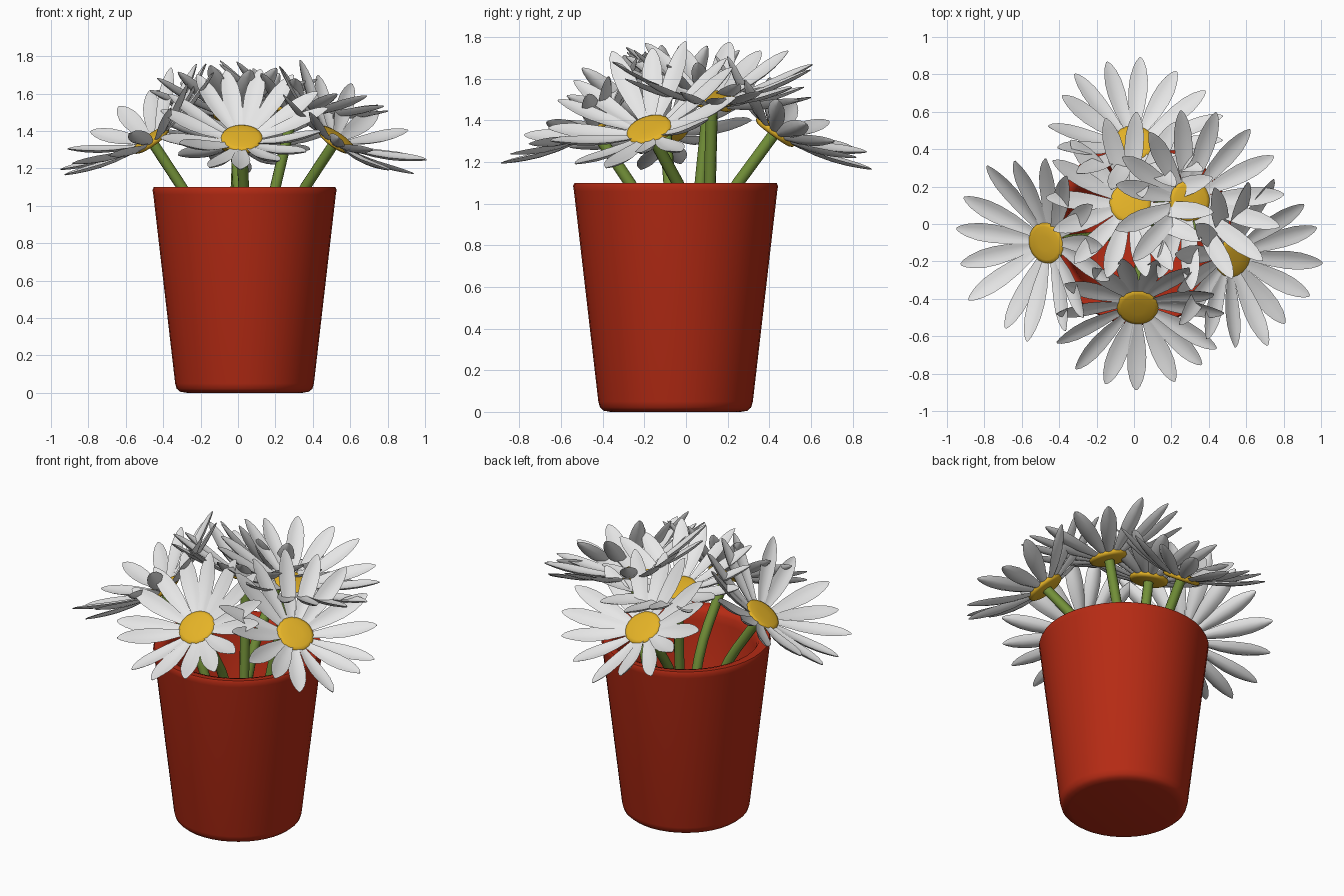
import bpy, bmesh, math, random
from mathutils import Vector, Matrix

if "Cube" in bpy.data.objects:
    bpy.data.objects.remove(bpy.data.objects["Cube"])

random.seed(4)

def material(name, rgb):
    m = bpy.data.materials.new(name)
    m.diffuse_color = (*rgb, 1)
    m.use_nodes = True
    m.node_tree.nodes["Principled BSDF"].inputs["Base Color"].default_value = m.diffuse_color
    return m

RED = material("pot red", (0.47, 0.024, 0.007))
WHITE = material("petal white", (0.8, 0.8, 0.8))
YELLOW = material("center yellow", (0.78, 0.45, 0.02))
GREEN = material("stem green", (0.17, 0.28, 0.04))

def finish(name, bm, mat, angle=50):
    bmesh.ops.recalc_face_normals(bm, faces=bm.faces)
    me = bpy.data.meshes.new(name)
    bm.to_mesh(me)
    bm.free()
    me.materials.append(mat)
    ob = bpy.data.objects.new(name, me)
    bpy.context.collection.objects.link(ob)
    bpy.ops.object.select_all(action='DESELECT')
    ob.select_set(True)
    bpy.context.view_layer.objects.active = ob
    bpy.ops.object.shade_smooth_by_angle(angle=math.radians(angle))
    return ob

def bridge(bm, rings):
    for a, b in zip(rings, rings[1:]):
        n = len(a)
        for i in range(n):
            bm.faces.new((a[i], a[(i + 1) % n], b[(i + 1) % n], b[i]))

def lathe(bm, profile, segs, mtx):
    # revolve (radius, height) points and cap both ends
    rings = []
    for r, z in profile:
        rings.append([bm.verts.new(mtx @ Vector((r * math.cos(2 * math.pi * i / segs),
                      r * math.sin(2 * math.pi * i / segs), z))) for i in range(segs)])
    bridge(bm, rings)
    bm.faces.new(rings[0])
    bm.faces.new(rings[-1])

# Hollow tapered pot with rounded rim and base
bm = bmesh.new()
lathe(bm, [(0.31, 0), (0.345, 0.006), (0.363, 0.022), (0.371, 0.05), (0.488, 1.06), (0.492, 1.085),
           (0.485, 1.1), (0.455, 1.1), (0.425, 1.09), (0.41, 1.065), (0.40, 1.02), (0.305, 0.09),
           (0.28, 0.07)], 40, Matrix.Translation((0.035, -0.05, 0)))
finish("pot", bm, RED)

def add_petal(bm, mtx, length, width):
    # thin leaf shape along +x, slightly dished
    shape = [(0, 0.35), (0.15, 0.55), (0.35, 0.85), (0.55, 1), (0.72, 0.95),
             (0.86, 0.7), (0.95, 0.4), (1, 0.1)]
    rings = []
    for t, w in shape:
        h = width * w
        th = 0.007 * (0.3 + 0.7 * w)
        ring = []
        for y, z in ((-1, 0), (-0.5, 1), (0, 1), (0.5, 1), (1, 0), (0.5, -1), (0, -1), (-0.5, -1)):
            dish = 0.018 * w * y * y - 0.02 * math.sin(math.pi * t)
            ring.append(bm.verts.new(mtx @ Vector((t * length, y * h, z * th + dish))))
        rings.append(ring)
    bridge(bm, rings)
    bm.faces.new(rings[0])
    bm.faces.new(rings[-1])

def tube(bm, pts, r, segs=10):
    rings = []
    for i, p in enumerate(pts):
        d = (pts[min(i + 1, len(pts) - 1)] - pts[max(i - 1, 0)]).normalized()
        q = d.to_track_quat('Z', 'Y')
        rings.append([bm.verts.new(p + q @ Vector((r * math.cos(2 * math.pi * k / segs),
                      r * math.sin(2 * math.pi * k / segs), 0))) for k in range(segs)])
    bridge(bm, rings)
    bm.faces.new(rings[0])
    bm.faces.new(rings[-1])

def flower(name, pos, azimuth, tilt, length, rim, petals=15):
    az = math.radians(azimuth)
    mtx = (Matrix.Translation(pos) @ Matrix.Rotation(az, 4, 'Z')
           @ Matrix.Rotation(math.radians(tilt), 4, 'Y'))
    # yellow center
    bm = bmesh.new()
    lathe(bm, [(0.095, -0.018), (0.11, -0.01), (0.114, 0.004), (0.108, 0.015), (0.09, 0.02),
               (0.04, 0.023)], 24, mtx)
    finish(name + "_center", bm, YELLOW)
    # ring of cupped petals
    bm = bmesh.new()
    for i in range(petals):
        a = 2 * math.pi * i / petals + random.uniform(-0.06, 0.06)
        cup = math.radians(22 + (2.5 if i % 2 else -2.5) + random.uniform(-2.5, 2.5))
        m = (mtx @ Matrix.Rotation(a, 4, 'Z') @ Matrix.Translation((0.07, 0, -0.004))
             @ Matrix.Rotation(-cup, 4, 'Y') @ Matrix.Rotation(random.uniform(-0.15, 0.15), 4, 'X'))
        add_petal(bm, m, (length - 0.07) * random.uniform(0.94, 1.03), 0.051)
    finish(name + "_petals", bm, WHITE)
    # stem bending from the pot floor through the rim point to the flower
    top = mtx @ Vector((0, 0, -0.01))
    mid = Vector((rim[0], rim[1], 1.1))
    base = Vector((0.035 + 0.3 * (rim[0] - 0.035), -0.05 + 0.3 * (rim[1] + 0.05), 0.075))
    ctrl = mid + (mid - top) * 1.3
    pts = [top, mid]
    for k in range(1, 9):
        t = k / 8
        pts.append((1 - t) ** 2 * mid + 2 * t * (1 - t) * ctrl + t * t * base)
    bm = bmesh.new()
    tube(bm, pts, 0.029)
    finish(name + "_stem", bm, GREEN)

# Six daisies: position, lean direction, lean angle, petal length, stem point at rim height
flower("left_flower", (-0.465, -0.10, 1.35), 196, 36, 0.535, (-0.30, -0.08))
flower("front_flower", (0.02, -0.44, 1.355), 270, 37, 0.485, (0.03, -0.27))
flower("right_flower", (0.525, -0.175, 1.35), -25, 37, 0.51, (0.36, -0.04))
flower("back_flower", (0.0, 0.43, 1.345), 83, 36, 0.495, (-0.01, 0.25))
flower("upper_right_flower", (0.295, 0.125, 1.50), 5, 16, 0.51, (0.20, 0.115))
flower("upper_middle_flower", (-0.02, 0.11, 1.48), 85, 14, 0.49, (0.0, 0.07))
